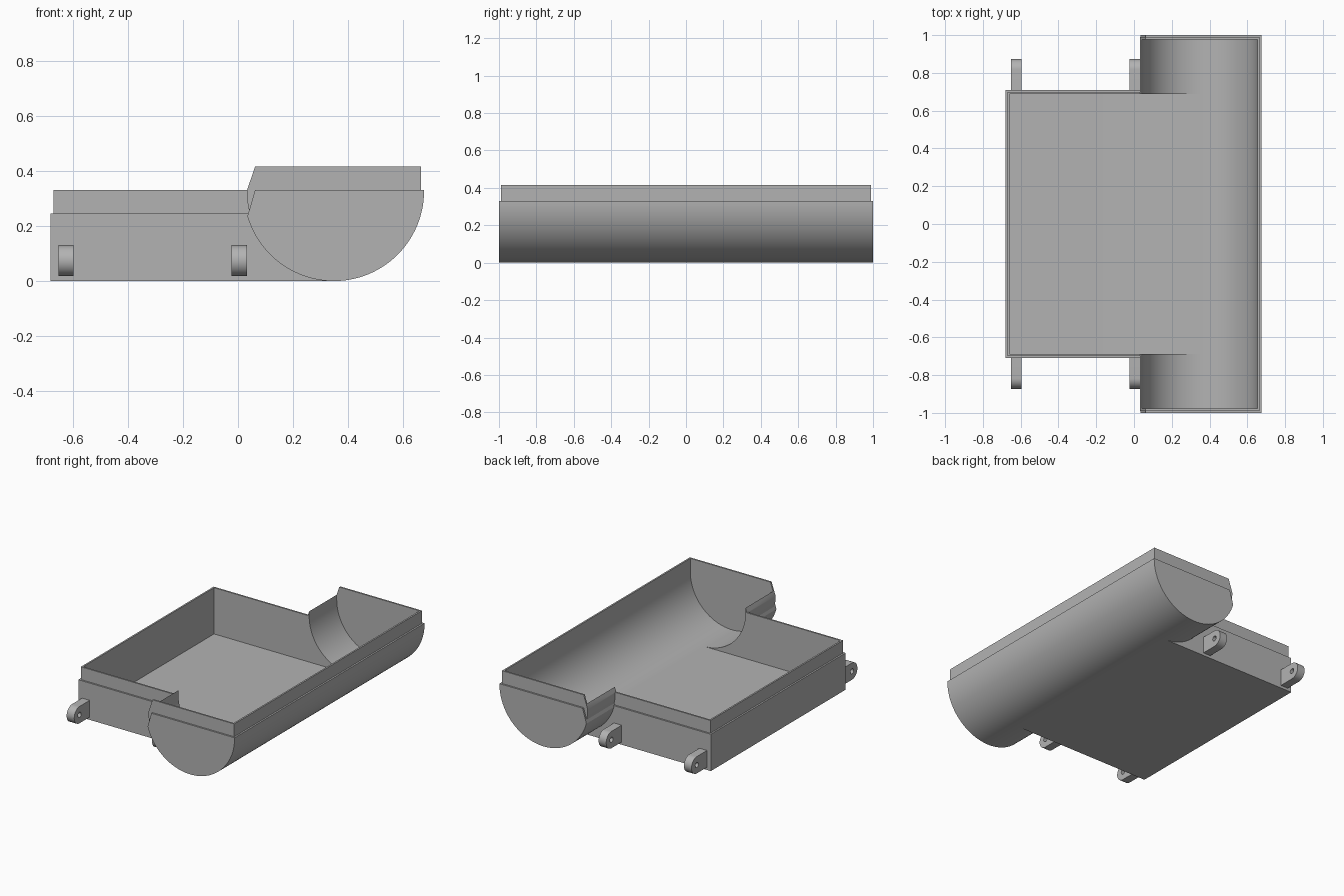
import bpy, bmesh
from math import sin, cos, pi, radians, asin, sqrt

cube = bpy.data.objects.get("Cube")
if cube:
    bpy.data.objects.remove(cube, do_unlink=True)

grey = bpy.data.materials.new("plain_grey")
grey.use_nodes = True
colour = (0.45, 0.45, 0.45, 1)
grey.diffuse_color = colour
grey.node_tree.nodes["Principled BSDF"].inputs["Base Color"].default_value = colour

CX, R = 0.348, 0.327          # trough axis (x and z) and radius
WALL, STEP = 0.022, 0.011     # wall thickness and rim inset
BOX_X, BOX_Y, TRAY_Z = -0.68, 0.71, 0.245
RIM = 0.085                   # rim height above the seam


def prism(name, points, low, high, axis="y"):
    """Extrude a flat profile: (x, z) along y, or (y, z) along x."""
    bm = bmesh.new()
    if axis == "y":
        verts = [bm.verts.new((a, low, b)) for a, b in points]
        move = (0, high - low, 0)
    else:
        verts = [bm.verts.new((low, a, b)) for a, b in points]
        move = (high - low, 0, 0)
    face = bm.faces.new(verts)
    out = bmesh.ops.extrude_face_region(bm, geom=[face])
    moved = [v for v in out["geom"] if isinstance(v, bmesh.types.BMVert)]
    bmesh.ops.translate(bm, verts=moved, vec=move)
    bmesh.ops.recalc_face_normals(bm, faces=bm.faces)
    mesh = bpy.data.meshes.new(name)
    bm.to_mesh(mesh)
    bm.free()
    mesh.materials.append(grey)
    obj = bpy.data.objects.new(name, mesh)
    bpy.context.collection.objects.link(obj)
    return obj


def combine(target, other, operation):
    """Apply a boolean and discard the helper solid."""
    mod = target.modifiers.new("combine", "BOOLEAN")
    mod.operation, mod.solver, mod.object = operation, "EXACT", other
    bpy.context.view_layer.objects.active = target
    bpy.ops.object.modifier_apply(modifier=mod.name)
    bpy.data.objects.remove(other, do_unlink=True)


def smooth(obj):
    bpy.ops.object.select_all(action="DESELECT")
    obj.select_set(True)
    bpy.context.view_layer.objects.active = obj
    bpy.ops.object.shade_smooth_by_angle(angle=radians(25))


def bowl(radius, end):
    """Arc from the right rim, through the lowest point, to the left end."""
    right = [-pi / 2 * i / 28 for i in range(29)]
    left = [-pi / 2 - (end - pi / 2) * i / 28 for i in range(1, 29)]
    return [(CX + radius * cos(a), R + radius * sin(a)) for a in right + left]


def box(x0, x1, z0, z1):
    return [(x0, z0), (x1, z0), (x1, z1), (x0, z1)]


# Trough shell, with its seam sloping down to the tray
seam_end = pi - asin((R - 0.235) / R)
trough = bowl(R, seam_end) + [(0.062, R + 0.004), (CX + R, R + 0.004)]
body = prism("tray_body", trough, -1, 1)

# Shallow square tray
combine(body, prism("tray", box(BOX_X, CX, 0, TRAY_Z), -BOX_Y, BOX_Y), "UNION")

# Recessed rims of the trough and of the tray
rim = bowl(R - STEP, pi) + [(0.062, R + RIM + 0.004), (CX + R - STEP, R + RIM + 0.004)]
combine(body, prism("trough_rim", rim, STEP - 1, 1 - STEP), "UNION")
side = BOX_Y - STEP
combine(body, prism("tray_rim", box(BOX_X + STEP, CX, STEP, TRAY_Z + RIM), -side, side), "UNION")

# Hollow interiors
inner = R - WALL
hollow = bowl(inner, pi) + [(CX - inner, 0.6), (CX + inner, 0.6)]
combine(body, prism("trough_hollow", hollow, WALL - 1, 1 - WALL), "DIFFERENCE")
side = BOX_Y - WALL
combine(body, prism("tray_hollow", box(BOX_X + WALL, CX, WALL, 0.6), -side, side), "DIFFERENCE")
smooth(body)

# Rounded hinge lugs with pin holes
LUG_R, LUG_Y, LUG_Z = 0.056, 0.817, 0.074
for end, s in (("front", -1), ("back", 1)):
    for place, x in (("outer", -0.652), ("inner", -0.023)):
        outline = [(s * (BOX_Y - 0.005), LUG_Z - LUG_R)]
        for i in range(25):
            a = -pi / 2 + pi * i / 24
            outline.append((s * (LUG_Y + LUG_R * cos(a)), LUG_Z + LUG_R * sin(a)))
        outline.append((s * (BOX_Y - 0.005), LUG_Z + LUG_R))
        lug = prism(f"{end}_{place}_lug", outline, x, x + 0.056, "x")
        ring = [2 * pi * i / 24 for i in range(24)]
        hole = [(s * LUG_Y + 0.017 * cos(a), LUG_Z + 0.017 * sin(a)) for a in ring]
        combine(lug, prism("pin_hole", hole, x - 0.1, x + 0.2, "x"), "DIFFERENCE")
        smooth(lug)
